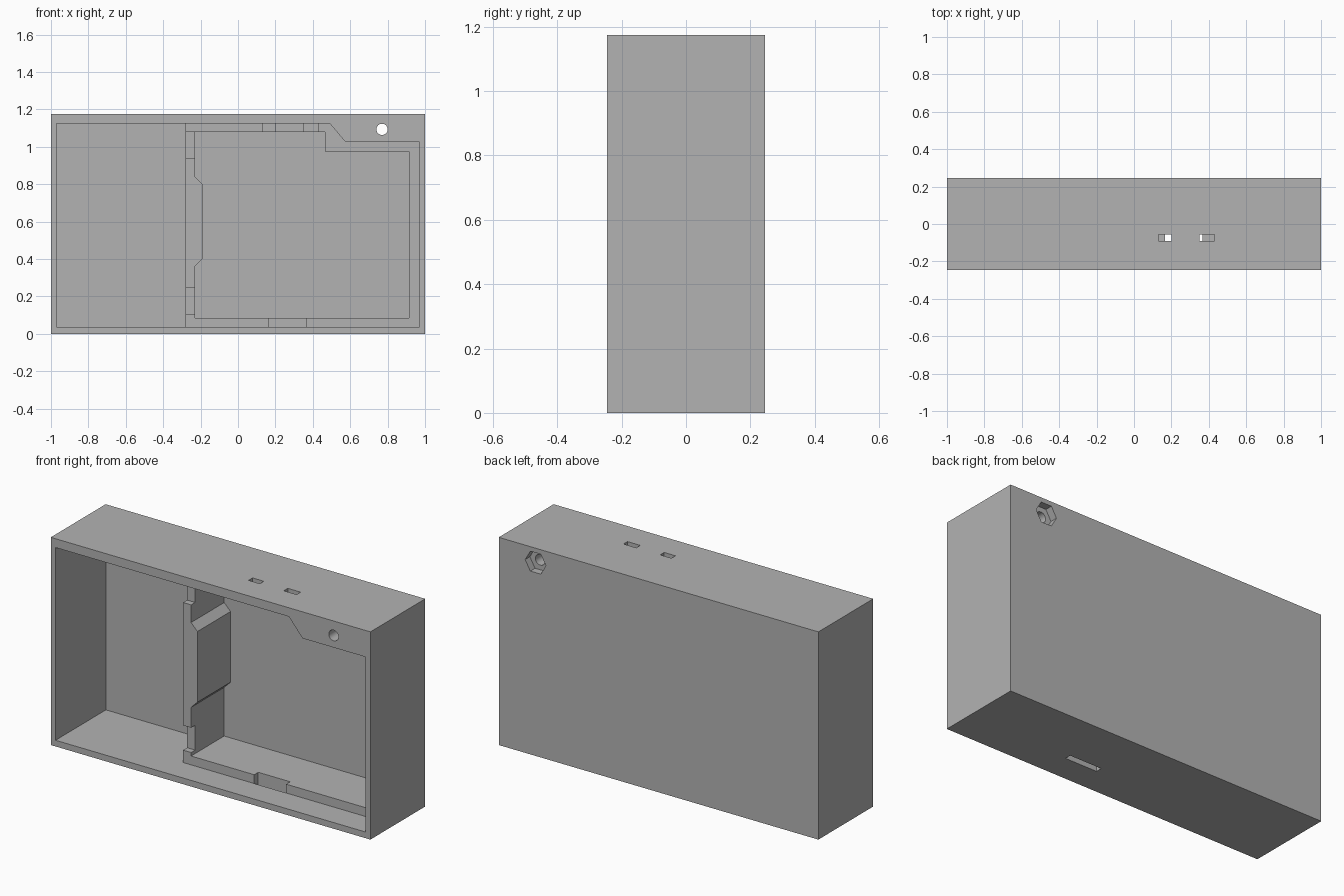
import bpy, bmesh, math

cube = bpy.data.objects.get("Cube")
if cube:
    bpy.data.objects.remove(cube, do_unlink=True)

grey = bpy.data.materials.new("plain_grey")
grey.use_nodes = True
grey.diffuse_color = (0.45, 0.45, 0.45, 1)
grey.node_tree.nodes["Principled BSDF"].inputs["Base Color"].default_value = (0.45, 0.45, 0.45, 1)

BACK, HEIGHT = 0.245, 1.175
FLOOR = 0.205      # inner face of the back wall
LEDGE = -0.091     # front face of the ledge and divider
SLOT = -0.055      # rear side of the clip slots


def prism(name, profile, y0, y1):
    """Extrude an (x, z) outline from y0 to y1."""
    bm = bmesh.new()
    face = bm.faces.new([bm.verts.new((x, y0, z)) for x, z in profile])
    side = bmesh.ops.extrude_face_region(bm, geom=[face])["geom"]
    for v in side:
        if isinstance(v, bmesh.types.BMVert):
            v.co.y = y1
    bmesh.ops.recalc_face_normals(bm, faces=bm.faces)
    mesh = bpy.data.meshes.new(name)
    bm.to_mesh(mesh)
    bm.free()
    mesh.materials.append(grey)
    obj = bpy.data.objects.new(name, mesh)
    bpy.context.collection.objects.link(obj)
    return obj


def rect(x0, x1, z0, z1):
    return [(x0, z0), (x1, z0), (x1, z1), (x0, z1)]


def ring(x, z, radius, sides):
    return [(x + radius * math.cos(math.tau * i / sides),
             z + radius * math.sin(math.tau * i / sides)) for i in range(sides)]


case = prism("case", rect(-1, 1, 0, HEIGHT), -BACK, BACK)


def cut(name, profile, y0, y1):
    cutter = prism(name, profile, y0, y1)
    cutter.hide_render = True
    mod = case.modifiers.new(name, "BOOLEAN")
    mod.operation, mod.solver, mod.object = "DIFFERENCE", "EXACT", cutter
    bpy.context.view_layer.objects.active = case
    bpy.ops.object.modifier_apply(modifier=mod.name)
    bpy.data.objects.remove(cutter, do_unlink=True)


# Shallow front recess with a clipped corner around the screw
cut("front_recess", [(-0.97, 0.035), (0.97, 0.035), (0.97, 1.025), (0.575, 1.025),
                     (0.49, 1.125), (-0.97, 1.125)], -0.3, LEDGE)

# Deep left bay
cut("left_bay", rect(-0.97, -0.28, 0.035, 1.125), -0.15, FLOOR)

# Deep main bay, with the divider bump on its left side
cut("main_bay", [(-0.23, 0.085), (0.915, 0.085), (0.915, 0.975), (0.465, 0.975),
                 (0.465, 1.08), (-0.23, 1.08), (-0.23, 0.84), (-0.19, 0.8),
                 (-0.19, 0.4), (-0.23, 0.36)], -0.15, FLOOR)

# Cable notches in the divider
for z0, z1 in ((0.105, 0.245), (0.94, 1.08)):
    cut("divider_notch", rect(-0.3, -0.21, z0, z1), -0.15, SLOT)

# Clip slots through the top and bottom walls
for x0, x1 in ((0.13, 0.2), (0.35, 0.43)):
    cut("top_slot", rect(x0, x1, 1.05, 1.3), LEDGE, SLOT)
cut("bottom_slot", rect(0.165, 0.365, -0.1, 0.12), LEDGE, SLOT)

# Screw hole and hexagonal nut pocket in the back
cut("screw_hole", ring(0.77, 1.093, 0.03, 32), -0.3, 0.3)
cut("nut_pocket", ring(0.77, 1.093, 0.065, 6), BACK - 0.042, 0.3)

# Sharp edges, smooth screw hole
bpy.ops.object.select_all(action="DESELECT")
case.select_set(True)
bpy.context.view_layer.objects.active = case
bpy.ops.object.shade_smooth_by_angle(angle=math.radians(30))
